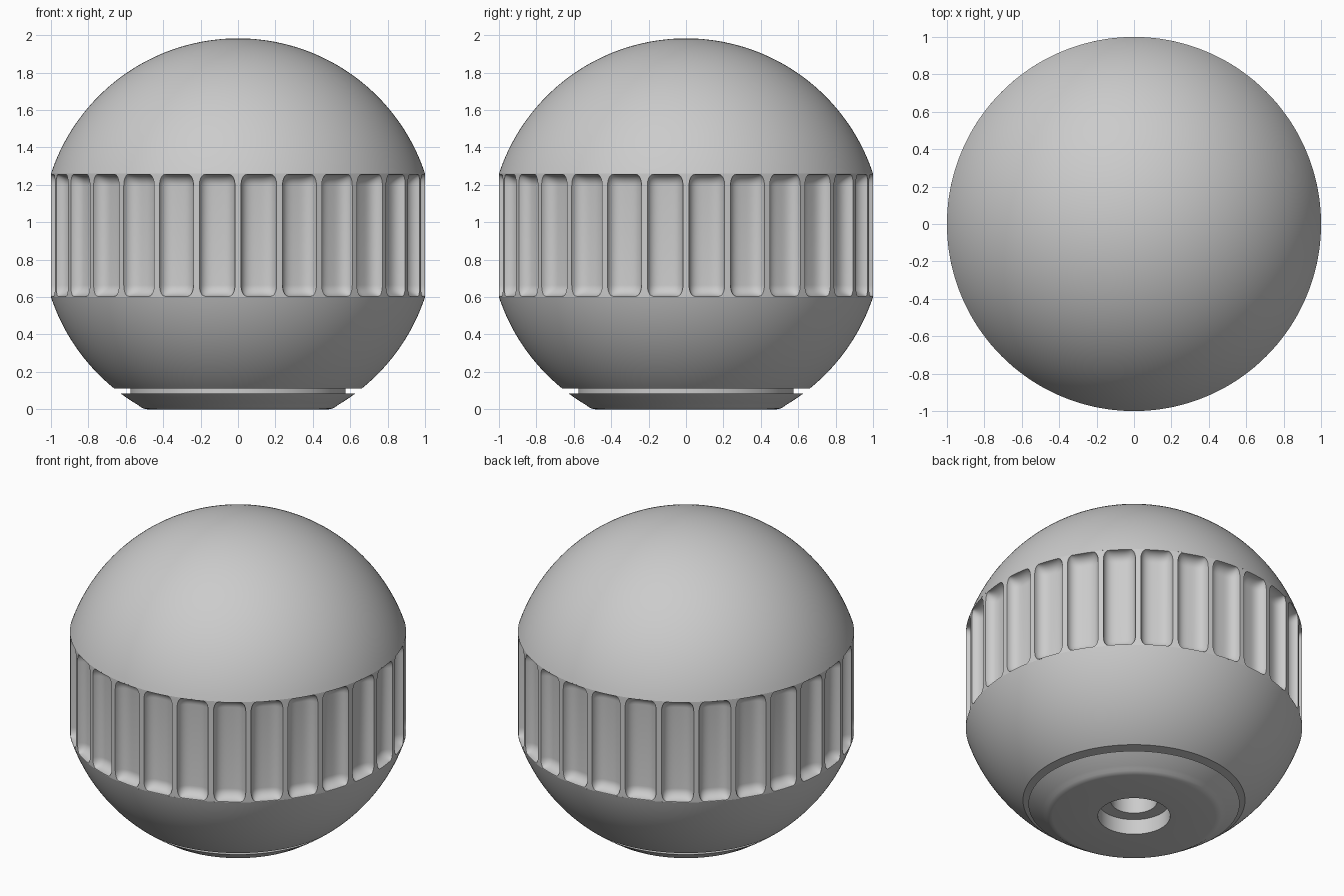
import bpy, bmesh
from math import sin, cos, pi, sqrt, asin, atan2, radians

if "Cube" in bpy.data.objects:
    bpy.data.objects.remove(bpy.data.objects["Cube"])

R, CZ = 1.053, 0.93            # ball radius and centre height
HALF = sqrt(R * R - 1)         # half height of the cylindrical grip
FLUTES, SEG = 28, 224


def grid_object(name, rows):
    """Skin rows of points (each a closed ring, ordered with outside to the right)."""
    bm = bmesh.new()
    rings = [[bm.verts.new(p) for p in row] for row in rows]
    for a, b in zip(rings, rings[1:]):
        n = len(a)
        for i in range(n):
            j = (i + 1) % n
            bm.faces.new((a[i], a[j], b[j], b[i]))
    bmesh.ops.remove_doubles(bm, verts=bm.verts, dist=1e-5)
    me = bpy.data.meshes.new(name)
    bm.to_mesh(me)
    bm.free()
    ob = bpy.data.objects.new(name, me)
    bpy.context.collection.objects.link(ob)
    bpy.ops.object.select_all(action='DESELECT')
    ob.select_set(True)
    bpy.context.view_layer.objects.active = ob
    bpy.ops.object.shade_smooth_by_angle(angle=radians(32))
    return ob


def lathe(name, profile):
    return grid_object(name, [[(r * cos(2 * pi * i / SEG), r * sin(2 * pi * i / SEG), z)
                               for i in range(SEG)] for r, z in profile])


def ball_arc(z0, z1, n):
    """Points on the ball's outline between two heights."""
    a0, a1 = (asin(max(-1, min(1, (z - CZ) / R))) for z in (z0, z1))
    return [(R * cos(a0 + (a1 - a0) * k / n), CZ + R * sin(a0 + (a1 - a0) * k / n))
            for k in range(n + 1)]


# Upper dome
dome = ball_arc(CZ + HALF, CZ + R, 40)
dome[-1] = (0, CZ + R)
lathe("upper_dome", dome)

# Lower ball, ending in the ceiling of the narrow groove
lathe("lower_ball", [(0.575, 0.11)] + ball_arc(0.11, CZ - HALF, 24))

# Base plate with stepped bore and groove floor
bore = [(0, 0.6), (0.137, 0.6), (0.137, 0.1), (0.215, 0.1), (0.215, 0)]
lathe("base_plate", bore + [(0.485, 0), (0.505, 0.004), (0.52, 0.012)]
      + ball_arc(0.022, 0.085, 6) + [(0.575, 0.085), (0.575, 0.11)])

# Fluted grip: 28 scooped pockets separated by narrow lands
DEPTH, END, N = 0.062, 0.06, 18
STEP = 2 * pi / FLUTES
WIDTH = STEP / 2 - 0.016       # half angle of one flute
Z0, Z1 = CZ - HALF + 0.004, CZ + HALF - 0.004


def grip_row(z, t):
    """t is 0 along the straight part of a flute and 1 at its very end."""
    fall = sqrt(max(0, 1 - t * t))
    w = WIDTH * (1 - 0.32 * (1 - fall))
    row = []
    for f in range(FLUTES):
        mid = -pi / 2 + (f + 0.5) * STEP
        row.append((mid - STEP / 2, 1))
        for k in range(N + 1):
            u = -cos(pi * k / N)
            row.append((mid + w * u, 1 - DEPTH * fall * sqrt(max(0, 1 - abs(u) ** 3))))
    return [(r * cos(a), r * sin(a), z) for a, r in row]


ends = [sin(pi / 2 * k / 8) for k in range(8, -1, -1)]
rows = [grip_row(CZ - HALF, 1)]
rows += [grip_row(Z0 + END * (1 - t), t) for t in ends]
rows += [grip_row(Z1 - END * (1 - t), t) for t in reversed(ends)]
rows += [grip_row(CZ + HALF, 1)]
grid_object("fluted_grip", rows)
